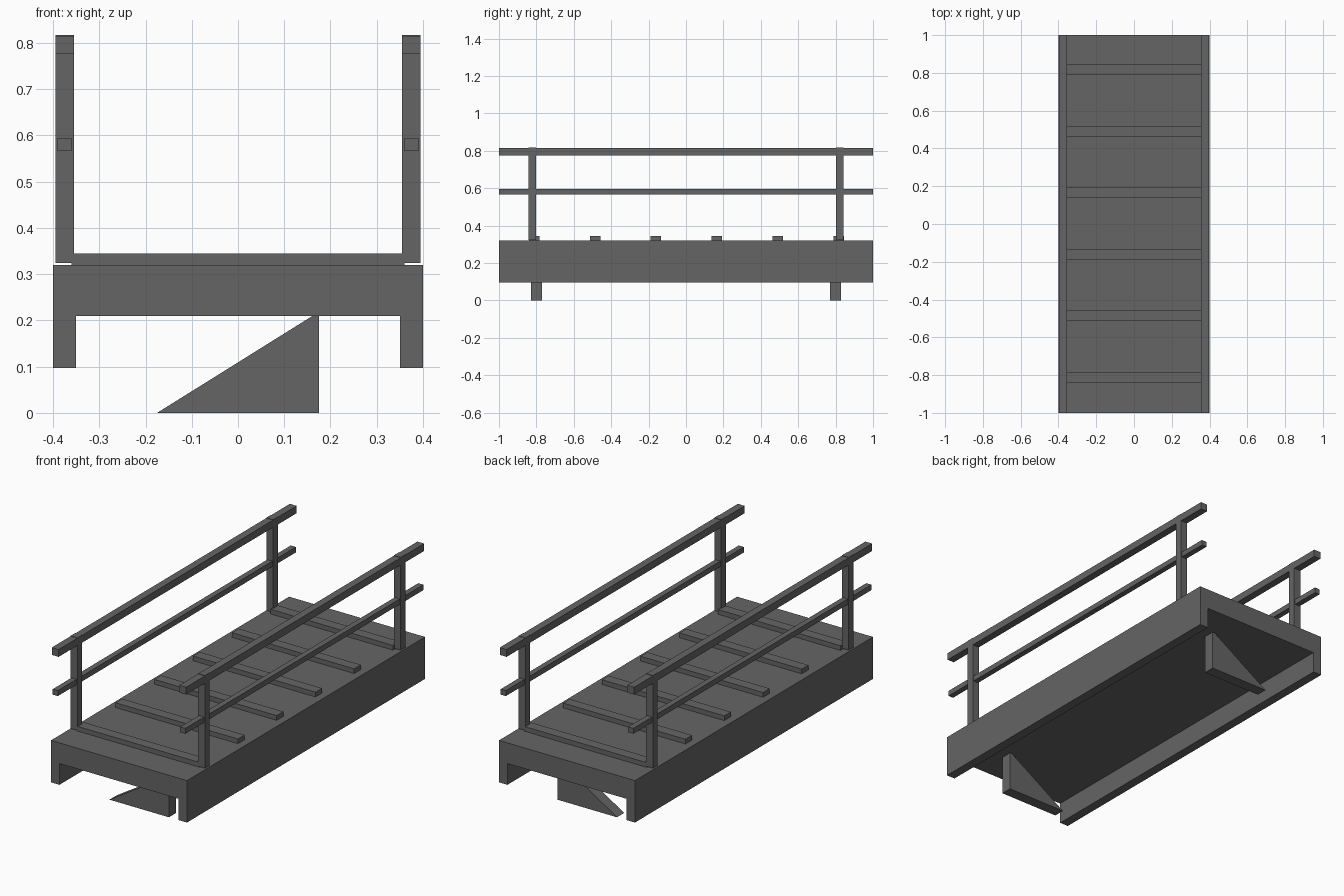
import bpy

if "Cube" in bpy.data.objects:
    bpy.data.objects.remove(bpy.data.objects["Cube"])

grey = bpy.data.materials.new("dark_grey_metal")
grey.diffuse_color = (0.13, 0.13, 0.13, 1)
grey.use_nodes = True
grey.node_tree.nodes["Principled BSDF"].inputs["Base Color"].default_value = grey.diffuse_color


def extrude_y(name, profile, y0, y1):
    """Extrude a counter-clockwise (x, z) profile, as seen from the front, along y."""
    n = len(profile)
    verts = [(x, y, z) for y in (y0, y1) for x, z in profile]
    faces = [list(range(n)), list(range(2 * n - 1, n - 1, -1))]
    faces += [[i, i + n, (i + 1) % n + n, (i + 1) % n] for i in range(n)]
    mesh = bpy.data.meshes.new(name)
    mesh.from_pydata(verts, [], faces)
    mesh.materials.append(grey)
    obj = bpy.data.objects.new(name, mesh)
    bpy.context.collection.objects.link(obj)
    return obj


def box(name, x0, x1, y0, y1, z0, z1):
    return extrude_y(name, [(x0, z0), (x1, z0), (x1, z1), (x0, z1)], y0, y1)


# Deck: channel section with a side skirt on each long edge
extrude_y("deck", [(-0.4, 0.097), (-0.35, 0.097), (-0.35, 0.21), (0.35, 0.21),
                   (0.35, 0.097), (0.4, 0.097), (0.4, 0.32), (-0.4, 0.32)], -1, 1)

# Cross treads on the deck
for i in range(6):
    y = 0.002 + (i - 2.5) * 0.3255
    box(f"tread_{i + 1}", -0.36, 0.36, y - 0.028, y + 0.028, 0.32, 0.345)

# Wedge supports under both ends
for end, y in (("front", -0.8), ("back", 0.8)):
    extrude_y(f"{end}_wedge", [(-0.175, 0), (0.175, 0), (0.175, 0.211), (0.163, 0.211)],
              y - 0.03, y + 0.03)

# Handrails on both sides
for side, s in (("left", -1), ("right", 1)):
    x = s * 0.375
    box(f"{side}_top_rail", x - 0.02, x + 0.02, -1, 1, 0.776, 0.815)
    box(f"{side}_middle_rail", x - 0.015, x + 0.015, -1, 1, 0.566, 0.595)
    for end, y in (("front", -0.822), ("back", 0.822)):
        box(f"{side}_{end}_post", x - 0.02, x + 0.02, y - 0.02, y + 0.02, 0.324, 0.817)
